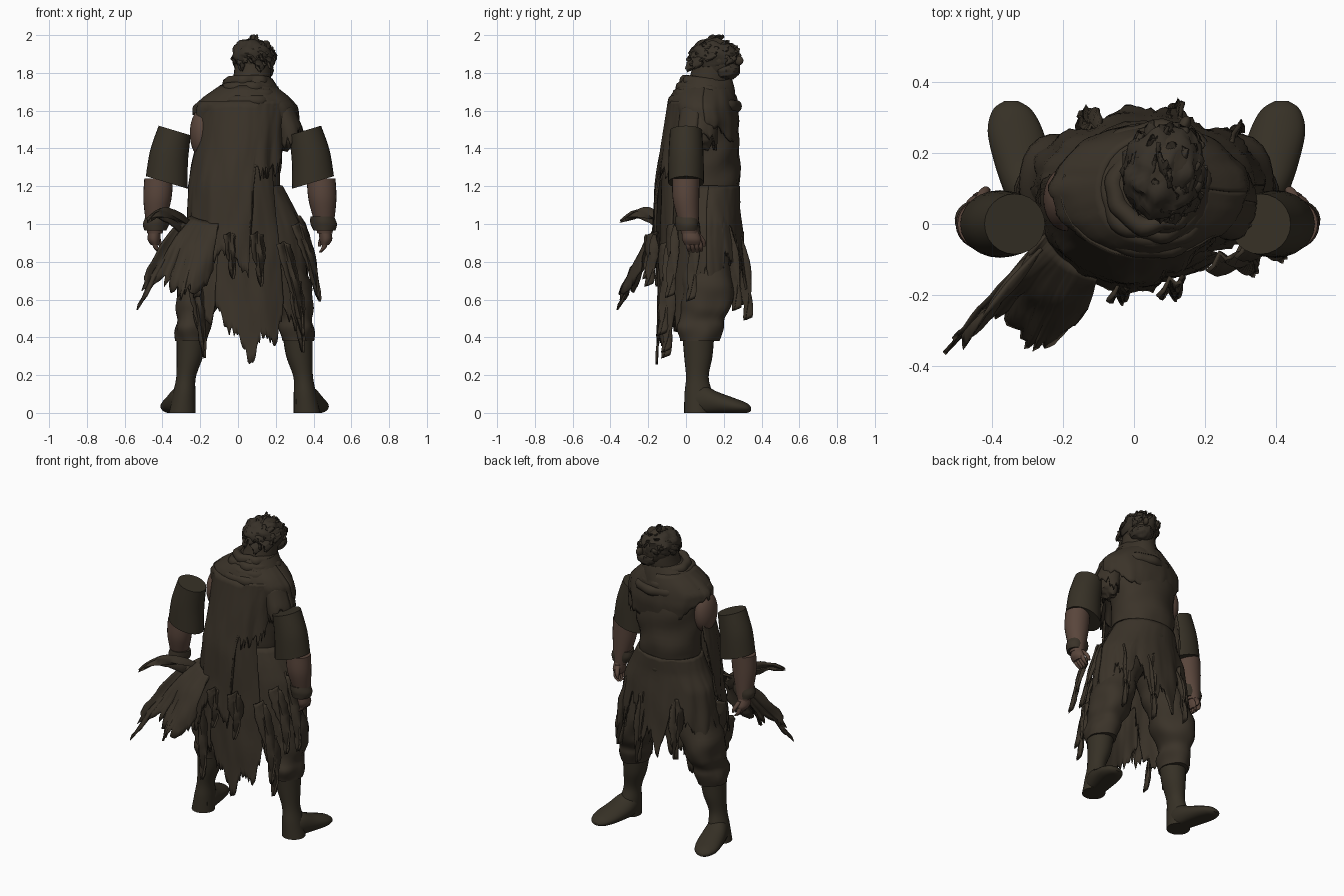
import bpy, bmesh, math, random
from mathutils import Vector, noise

random.seed(4)
old = bpy.data.objects.get("Cube")
if old:
    bpy.data.objects.remove(old)


def material(name, r, g, b):
    m = bpy.data.materials.new(name)
    m.use_nodes = True
    m.diffuse_color = (r, g, b, 1)
    shader = m.node_tree.nodes["Principled BSDF"]
    shader.inputs["Base Color"].default_value = (r, g, b, 1)
    shader.inputs["Roughness"].default_value = .9
    return m


CLOTH = material("dark brown cloth", .043, .033, .022)
LEATHER = material("olive leather", .037, .03, .019)
SKIN = material("weathered skin", .1, .06, .044)
HAIR = material("dark hair", .038, .03, .021)


def finish(name, bm, mat, thickness=0):
    bmesh.ops.recalc_face_normals(bm, faces=bm.faces)
    mesh = bpy.data.meshes.new(name)
    bm.to_mesh(mesh)
    bm.free()
    mesh.materials.append(mat)
    ob = bpy.data.objects.new(name, mesh)
    bpy.context.collection.objects.link(ob)
    if thickness:
        mod = ob.modifiers.new("thickness", "SOLIDIFY")
        mod.thickness = thickness
        mod.offset = 0
    bpy.ops.object.select_all(action="DESELECT")
    ob.select_set(True)
    bpy.context.view_layer.objects.active = ob
    bpy.ops.object.shade_smooth_by_angle(angle=math.radians(50))
    return ob


def curve_row(rows, t):
    """Smooth point at t (0 to 1) along a list of tuples."""
    s = t * (len(rows) - 1)
    i = min(int(s), len(rows) - 2)
    f = s - i
    a, b, c, d = (rows[max(0, min(len(rows) - 1, i + k))] for k in (-1, 0, 1, 2))
    return [q + f * (r - p) / 2 + f * f * (p - 2.5 * q + 2 * r - e / 2)
            + f ** 3 * (1.5 * (q - r) + (e - p) / 2) for p, q, r, e in zip(a, b, c, d)]


def at(table, key):
    """Linear lookup of the values in a table sorted by its first column."""
    if key <= table[0][0]:
        return table[0][1:]
    for a, b in zip(table, table[1:]):
        if key <= b[0]:
            f = (key - a[0]) / (b[0] - a[0])
            return [p + f * (q - p) for p, q in zip(a[1:], b[1:])]
    return table[-1][1:]


def skin_grid(bm, grid, wrap):
    for low, high in zip(grid, grid[1:]):
        n = len(low)
        for j in range(n if wrap else n - 1):
            k = (j + 1) % n
            bm.faces.new((low[j], low[k], high[k], high[j]))


def loft(name, rows, mat, axis="z", lean=0, rough=0, steps=6, sides=24, flip=None):
    """Closed tube through rows of (x, y, z, radius, radius)."""
    bm = bmesh.new()
    grid = []
    count = steps * (len(rows) - 1)
    for i in range(count + 1):
        x, y, z, r, s = curve_row(rows, i / count)
        ring = []
        for j in range(sides):
            a = math.tau * j / sides
            u, v = r * math.cos(a), s * math.sin(a)
            p = Vector((x + u, y + v, z + lean * u)) if axis == "z" else Vector((x + u, y, z + v))
            if rough:
                p += Vector((u, v, 0)).normalized() * rough * noise.noise(p * 9)
            p.z = max(0, p.z)
            if flip is not None:
                p.x = 2 * flip - p.x
            ring.append(bm.verts.new(p))
        grid.append(ring)
    skin_grid(bm, grid, True)
    bm.faces.new(grid[0])
    bm.faces.new(grid[-1])
    return finish(name, bm, mat)


def robe(name, shape, hem, top, jag=.05, fold=.01, columns=96, rows=22):
    """Ragged cloth wrapped on rings (z, x, y, radius, radius), hem given by angle."""
    bm = bmesh.new()
    grid = [[] for _ in range(rows + 1)]
    start, end = hem[0][0], hem[-1][0]
    for j in range(columns + 1):
        deg = start + (end - start) * j / columns
        a = math.radians(deg)
        low = at(hem, deg)[0] + random.uniform(-jag, jag * .7)
        for i in range(rows + 1):
            t = i / rows
            z = top + (low - top) * t
            x, y, r, s = at(shape, z)
            c = Vector((math.cos(a), math.sin(a), z))
            w = 1 + t * noise.noise(c * 4) * fold * 7 + fold * noise.noise(c * 8)
            grid[i].append(bm.verts.new((x + r * w * c.x, y + s * w * c.y, z)))
    skin_grid(bm, grid, False)
    return finish(name, bm, CLOTH, .012)


def tatter(name, path, width, side=(1, 0, 0), mat=CLOTH):
    """Torn strip of cloth that narrows to a ragged tip."""
    bm = bmesh.new()
    grid = []
    side = Vector(side).normalized()
    for i in range(15):
        t = i / 14
        p = Vector(curve_row(path, t))
        w = width * (1 - t ** 2 * .85) * random.uniform(.85, 1.15)
        grid.append([bm.verts.new(p + side * w * k / 2 + Vector((0, .02, .01)) * math.cos(k * 4 + t * 5))
                     for k in (-1, -.5, 0, .5, 1)])
    skin_grid(bm, grid, False)
    return finish(name, bm, mat, .012)


def banner(name, top, hem, jag, columns=40, rows=12):
    """Wide wind-blown cloth between a top edge and a ragged hem."""
    bm = bmesh.new()
    grid = [[] for _ in range(rows + 1)]
    for j in range(columns + 1):
        a = Vector(curve_row(top, j / columns))
        b = Vector(at([(i / (len(hem) - 1), *p) for i, p in enumerate(hem)], j / columns))
        reach = 1 + random.uniform(-jag, jag / 2)
        for i in range(rows + 1):
            t = i / rows
            p = a.lerp(b, t * reach)
            p.z += .05 * math.sin(math.pi * t)
            grid[i].append(bm.verts.new(p + Vector((.3, 1, 0)) * .03 * t * noise.noise(p * 9)))
    skin_grid(bm, grid, False)
    return finish(name, bm, CLOTH, .012)


def ball(name, place, size, mat, rough=0, turn=0):
    bm = bmesh.new()
    bmesh.ops.create_uvsphere(bm, u_segments=32, v_segments=20, radius=1)
    for v in bm.verts:
        v.co *= 1 + rough * noise.noise(v.co * 3)
        v.co = Vector(a * b for a, b in zip(v.co, size))
    ob = finish(name, bm, mat)
    ob.location = place
    ob.rotation_euler.z = math.radians(turn)
    return ob


# Body under the cloak
loft("tunic", [(.03, .1, .92, .2, .14), (.03, .12, 1.1, .19, .15), (.03, .12, 1.3, .2, .165),
               (.04, .1, 1.5, .22, .18), (.05, .09, 1.62, .24, .175), (.05, .1, 1.7, .17, .16),
               (.07, .11, 1.77, .11, .13)], CLOTH, rough=.02)
loft("belt", [(.03, .12, 1.09, .2, .155), (.03, .12, 1.12, .215, .17), (.03, .12, 1.15, .2, .155)],
     LEATHER, rough=.02)
loft("neck", [(.06, .1, 1.68, .11, .12), (.075, .13, 1.78, .1, .11), (.08, .14, 1.86, .095, .1)], CLOTH)

# Cowl made of sagging rolls of cloth
for k in range(4):
    bm = bmesh.new()
    grid = []
    for j in range(48):
        a = math.tau * j / 48
        ring = []
        for m in range(10):
            b = math.tau * m / 10
            r = .108 + .023 * k + .028 * math.cos(b)
            z = 1.745 - .036 * k + .032 * math.sin(b) - .014 * math.sin(a)
            bump = 1 + .12 * noise.noise(Vector((math.cos(a), math.sin(a), k)) * 2)
            ring.append(bm.verts.new((.055 + r * bump * math.cos(a), .1 + r * .95 * bump * math.sin(a), z)))
        grid.append(ring)
    skin_grid(bm, grid + grid[:1], True)
    finish("cowl_roll", bm, CLOTH)

# Mantle, cloak, back panel and skirt
robe("shoulder_mantle", [(1.4, .05, .1, .25, .16), (1.55, .045, .1, .275, .175), (1.62, .04, .09, .27, .175),
                         (1.67, .045, .09, .22, .17), (1.73, .05, .1, .14, .14)],
     [(0, 1.54), (30, 1.5), (60, 1.43), (90, 1.4), (120, 1.44), (160, 1.58), (180, 1.6),
      (230, 1.45), (270, 1.42), (320, 1.5), (360, 1.54)], 1.73, .02, rows=12)
robe("cloak", [(.6, -.01, .08, .31, .29), (.8, -.01, .08, .29, .27), (1, 0, .08, .265, .25),
               (1.2, 0, .08, .26, .24), (1.4, .02, .08, .24, .21), (1.65, .04, .09, .24, .18)],
     [(165, 1.35), (180, 1), (200, .85), (215, .68), (230, .64), (245, .8), (262, .9), (275, .75),
      (284, .74), (288, 1.27), (320, 1.3), (350, 1.5)], 1.65)
robe("back_panel", [(.25, .05, .08, .32, .235), (.6, .04, .08, .3, .225), (1.3, .03, .1, .22, .22)],
     [(238, .6), (250, .45), (262, .42), (270, .3), (275, .25), (284, .42), (300, .37), (312, .6)],
     1.32, .03, columns=48)
robe("skirt", [(.4, .04, .1, .35, .23), (.6, .04, .11, .335, .22), (.8, .04, .11, .32, .2),
               (1, .04, .11, .295, .18), (1.1, .04, .11, .245, .17), (1.2, .03, .12, .2, .16)],
     [(0, .75), (15, .62), (30, .85), (48, .72), (58, .98), (75, .65), (90, .75), (103, .6), (120, .96),
      (140, .75), (160, .66), (180, .8), (215, .5), (235, .45), (250, .8), (290, .7), (315, .5),
      (332, .45), (345, .7), (360, .75)], 1.2, .06, columns=150)

# Cloth blown out to one side and tatters hanging round the hem
banner("blown_cloak", [(-.25, -.03, 1.04), (-.2, -.1, 1.02), (-.1, -.15, 1)],
       [(-.5, -.32, .74), (-.52, -.35, .57), (-.43, -.27, .7), (-.37, -.25, .68), (-.31, -.34, .6),
        (-.26, -.33, .66), (-.21, -.32, .64), (-.14, -.25, .72)], .14)
tatter("high_tatter", [(-.26, -.05, .98), (-.34, -.16, 1.03), (-.42, -.26, 1.05), (-.48, -.33, 1.02)], .08,
       (.2, 0, 1))
for x, y, z, tip, spread in ((.32, -.06, 1, .62, .1), (.3, .05, 1.05, .6, .13), (.24, -.1, .9, .42, .1),
                             (.3, -.08, .7, .33, .04), (-.24, -.08, .75, .3, .06), (-.27, .05, .9, .5, .01),
                             (.1, .28, .95, .5, .02), (-.12, .26, .95, .58, -.02), (.24, .22, 1, .55, .06),
                             (.1, -.17, .95, .68, .02), (-.04, -.18, .95, .72, .01)):
    out = 1 if y > .1 else -.5
    tatter("hem_tatter", [(x, y, z), (x + spread * .6, y + .03 * out, (z + tip) / 2),
                          (x + spread, y + .05 * out, tip)], .075, (1, .6, 0))

# Legs, boots and feet
for side, flip in (("right", None), ("left", .035)):
    loft(side + "_trouser", [(-.06, .1, 1.1, .13, .13), (-.13, .1, .86, .135, .13), (-.19, .11, .68, .125, .14),
                             (-.215, .11, .57, .112, .135), (-.235, .085, .5, .092, .112),
                             (-.24, .075, .45, .098, .116), (-.245, .068, .38, .088, .106)],
         CLOTH, rough=.025, flip=flip)
    loft(side + "_boot", [(-.245, .065, .42, .08, .085), (-.255, .065, .3, .07, .075), (-.275, .06, .19, .052, .06),
                          (-.285, .065, .1, .06, .073), (-.295, .06, 0, .07, .07)], LEATHER, flip=flip)
    loft(side + "_foot", [(-.287, .02, .06, .05, .06), (-.295, .09, .065, .07, .08), (-.312, .17, .05, .08, .06),
                          (-.333, .26, .035, .078, .042), (-.342, .32, .026, .055, .027), (-.345, .345, .02, .02, .01)],
         LEATHER, "y", flip=flip)

# Arms with cut sleeves, forearms, wrist wraps and hands
for side, flip in (("right", None), ("left", .01)):
    loft(side + "_sleeve", [(-.335, 0, 1.495, .085, .085), (-.365, 0, 1.36, .1, .093), (-.377, 0, 1.22, .111, .095)],
         LEATHER, lean=-.3, flip=flip)
    loft(side + "_forearm", [(-.42, 0, 1.24, .076, .072), (-.427, 0, 1.13, .074, .07), (-.437, .015, 1.0, .05, .052),
                             (-.44, .02, .95, .04, .045)], SKIN, flip=flip)
    loft(side + "_wrist_wrap", [(-.432, .01, 1.04, .062, .062), (-.436, .015, 1, .064, .062),
                                (-.44, .02, .965, .05, .054)], CLOTH, rough=.03, flip=flip)
    loft(side + "_palm", [(-.44, .02, .97, .032, .042), (-.445, .03, .92, .034, .05), (-.44, .035, .89, .022, .042)],
         SKIN, flip=flip)
    for k in range(4):
        y = .005 + .022 * k
        loft(side + "_finger", [(-.443, y, .91, .014, .013), (-.435, y + .008, .875, .013, .012),
                                (-.415, y + .01, .845 + .006 * abs(k - 1.5), .007, .007)], SKIN, sides=10, flip=flip)
    loft(side + "_thumb", [(-.435, .06, .95, .016, .016), (-.42, .09, .91, .014, .014), (-.41, .095, .88, .007, .007)],
         SKIN, sides=10, flip=flip)

# Shoulders: one bare, one wrapped in torn cloth
ball("bare_shoulder", (-.19, .07, 1.48), (.065, .09, .13), SKIN)
ball("wrapped_shoulder", (.25, .07, 1.5), (.07, .09, .11), CLOTH, .2)
robe("torn_shoulder_sleeve", [(1.4, .28, .06, .06, .1), (1.5, .27, .06, .07, .1), (1.62, .23, .07, .06, .09)],
     [(0, 1.5), (90, 1.42), (180, 1.45), (270, 1.44), (360, 1.5)], 1.62, .05, columns=36, rows=8)

# Head turned a little to one side, with beard, nose and shaggy hair
ball("head", (.085, .155, 1.87), (.098, .125, .11), CLOTH, .06, -25)
ball("jaw", (.12, .215, 1.815), (.068, .07, .05), HAIR, .2, -25)
ball("nose", (.142, .28, 1.865), (.016, .025, .025), CLOTH, 0, -25)
ball("hair_cap", (.082, .15, 1.89), (.112, .13, .088), HAIR, .2, -25)
for k in range(24):
    a = k * 2.4
    h = 1 - k / 22
    r = math.sqrt(max(0, 1 - h * h))
    if h < .25 and math.sin(a) > .1:
        continue
    d = Vector((r * math.cos(a), r * math.sin(a), h))
    root = Vector((.08, .15, 1.878)) + Vector((d.x * .095, d.y * .11, d.z * .085))
    tip = root + Vector((d.x * .02 + .015, d.y * .02, d.z * .02 - .06 * r + random.uniform(-.01, .01)))
    tatter("hair_lock", [root, (root + tip) / 2 + d * .012, tip], .08, d.cross((.2, .1, 1)), HAIR)
